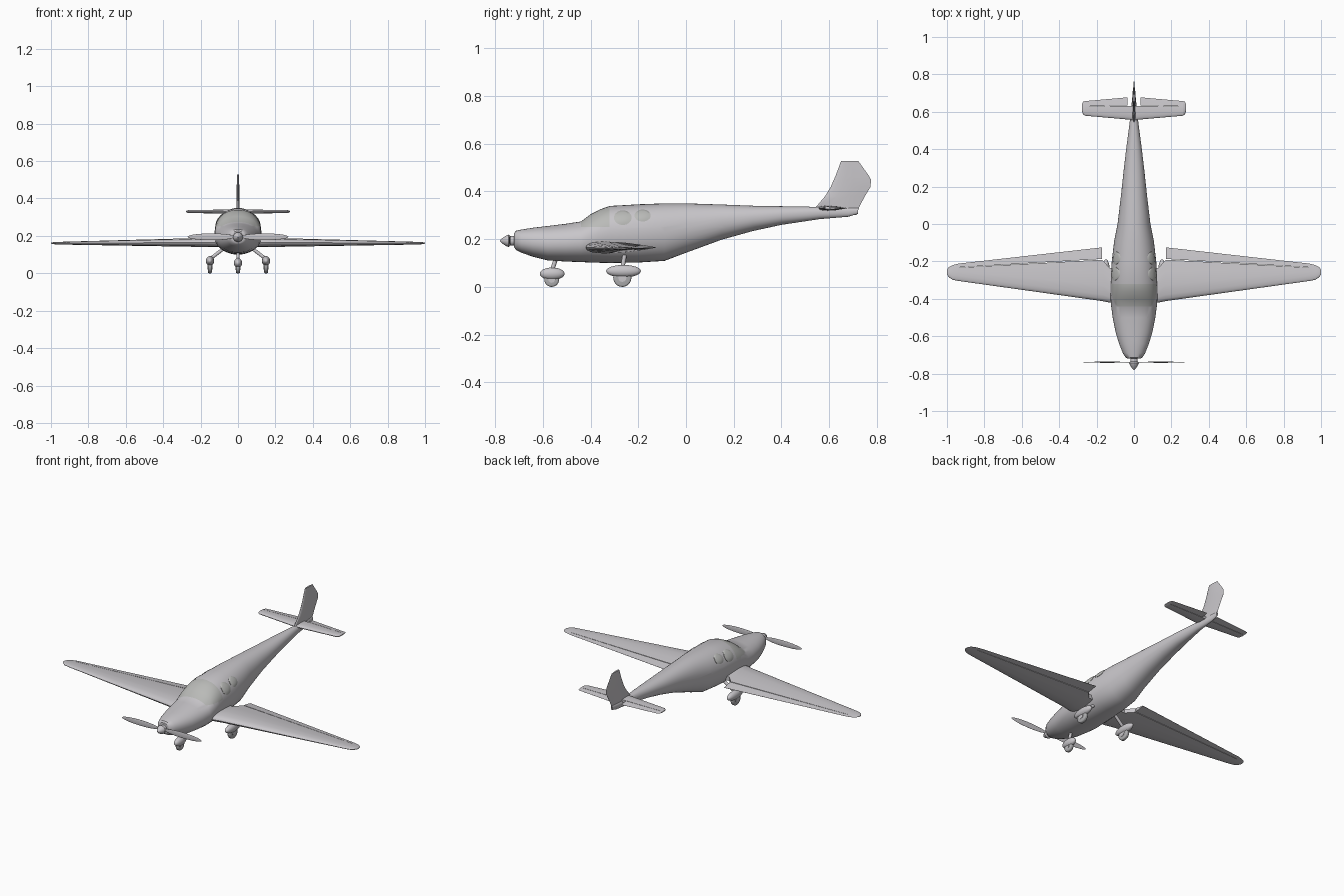
import bpy, bmesh, math
from mathutils import Vector, Matrix

if "Cube" in bpy.data.objects:
    bpy.data.objects.remove(bpy.data.objects["Cube"])


def material(name, rgb):
    m = bpy.data.materials.new(name)
    m.diffuse_color = (*rgb, 1)
    m.use_nodes = True
    m.node_tree.nodes["Principled BSDF"].inputs["Base Color"].default_value = m.diffuse_color
    return m


PAINT = material("light_grey_paint", (0.58, 0.565, 0.59))
GLASS = material("grey_glass", (0.49, 0.495, 0.48))
RUBBER = material("grey_rubber", (0.42, 0.42, 0.43))


def finish(name, bm, mats, mirror=False, angle=35):
    bmesh.ops.remove_doubles(bm, verts=bm.verts, dist=1e-5)
    bmesh.ops.recalc_face_normals(bm, faces=bm.faces)
    me = bpy.data.meshes.new(name)
    bm.to_mesh(me)
    bm.free()
    ob = bpy.data.objects.new(name, me)
    bpy.context.collection.objects.link(ob)
    for m in mats:
        me.materials.append(m)
    bpy.ops.object.select_all(action='DESELECT')
    ob.select_set(True)
    bpy.context.view_layer.objects.active = ob
    bpy.ops.object.shade_smooth_by_angle(angle=math.radians(angle))
    if mirror:
        ob.modifiers.new("mirror", 'MIRROR')
    return ob


def loft(rings):
    bm = bmesh.new()
    vs = [[bm.verts.new(p) for p in r] for r in rings]
    n = len(vs[0])
    for a, b in zip(vs, vs[1:]):
        for i in range(n):
            j = (i + 1) % n
            bm.faces.new((a[i], a[j], b[j], b[i]))
    bm.faces.new(vs[0][::-1])
    bm.faces.new(vs[-1])
    return bm


# Fuselage sections: y, bottom, top, half width
BODY = [(-.72, .165, .226, .034), (-.713, .155, .235, .045), (-.69, .143, .24, .06),
        (-.64, .126, .248, .08), (-.58, .111, .255, .098), (-.5, .106, .265, .114),
        (-.44, .104, .274, .122), (-.40, .102, .304, .125), (-.36, .101, .325, .125),
        (-.32, .10, .339, .125), (-.2, .102, .346, .119), (-.09, .109, .35, .106),
        (0, .143, .35, .088), (.15, .198, .345, .070), (.28, .234, .34, .056),
        (.4, .26, .338, .042), (.56, .284, .335, .021), (.68, .294, .332, .009),
        (.72, .306, .33, .006)]
N = 2.15


def body_x(y, z):
    # half width of the fuselage skin at a given station and height
    for a, b in zip(BODY, BODY[1:]):
        if a[0] <= y <= b[0]:
            f = (y - a[0]) / (b[0] - a[0])
            lo, hi, w = (a[k] + f * (b[k] - a[k]) for k in (1, 2, 3))
            q = min(abs(z - (lo + hi) / 2) / ((hi - lo) / 2), 1)
            return w * (1 - q ** N) ** (1 / N)
    return 0


def power(v):
    return math.copysign(abs(v) ** (2 / N), v)


rings = []
for y, lo, hi, w in BODY:
    angs = [math.tau * i / 40 for i in range(40)]
    rings.append([(w * power(math.cos(a)), y, (lo + hi) / 2 + (hi - lo) / 2 * power(math.sin(a)))
                  for a in angs])
bm = loft(rings)
# Windshield: faces above a cut line between two stations
bmesh.ops.bisect_plane(bm, geom=bm.verts[:] + bm.edges[:] + bm.faces[:],
                       plane_co=(0, 0, .25), plane_no=(0, 0, 1))
for f in bm.faces:
    c = f.calc_center_median()
    if -.44 < c.y < -.32 and c.z > .25:
        f.material_index = 1
finish("fuselage", bm, [PAINT, GLASS])

# Oval side windows lying on the skin
for name, cy, cz, ry, rz in (("front_side_window", -.265, .29, .037, .031),
                             ("rear_side_window", -.182, .299, .034, .025)):
    bm = bmesh.new()
    rows = []
    for k in range(5):
        r = k / 4
        row = []
        for i in range(28):
            a = math.tau * i / 28
            y, z = cy + ry * r * math.cos(a), cz + rz * r * math.sin(a)
            row.append(bm.verts.new((body_x(y, z) + .002 + .004 * (1 - r * r), y, z)))
        rows.append(row)
    rim = [bm.verts.new((v.co.x - .006, v.co.y, v.co.z)) for v in rows[-1]]
    rows.append(rim)
    for a, b in zip(rows[1:], rows[2:]):
        for i in range(28):
            j = (i + 1) % 28
            bm.faces.new((a[i], a[j], b[j], b[i]))
    bm.faces.new(rows[1])
    bmesh.ops.delete(bm, geom=rows[0], context='VERTS')
    finish(name, bm, [GLASS], True, 50)


# Aerofoil panels; station: span position, leading edge, trailing edge, centre, thickness
def panel(name, stations, us, vertical=False):
    rings = []
    for s, le, te, c, t in stations:
        up, dn = [], []
        for u in us:
            h = 5 * t * (.2969 * u ** .5 - .126 * u - .3516 * u ** 2 + .2843 * u ** 3 - .1015 * u ** 4)
            y = le + u * (te - le)
            up.append((c + h, y, s) if vertical else (s, y, c + h))
            dn.append((c - h, y, s) if vertical else (s, y, c - h))
        rings.append(up + dn[::-1])
    return finish(name, loft(rings), [PAINT], not vertical)


FRONT = [0, .015, .05, .12, .3, .55, .77]
FULL = [0, .015, .05, .12, .3, .55, .8, 1]

# Main wing, its trailing control surface and tip
root, outer = (.17, -.412, -.125, .165, .049), (.94, -.304, -.212, .161, .015)
panel("wing", [(.04, -.42, -.18, .165, .05), (.13, -.42, -.18, .165, .05), root, outer], FRONT)
panel("wing_flap", [root, outer], [.785, .9, 1])
panel("wing_tip", [outer, (.97, -.298, -.22, .161, .013), (.99, -.284, -.23, .161, .010),
                   (1.0, -.27, -.245, .161, .005)], FULL)

# Tailplane and elevator
t_root, t_out = (.035, .559, .677, .33, .022), (.262, .579, .657, .33, .016)
panel("tailplane", [(0, .555, .678, .33, .022), t_root, t_out], FRONT[:-1] + [.62])
panel("elevator", [t_root, t_out], [.64, .8, 1])
panel("tailplane_tip", [t_out, (.272, .586, .654, .33, .012), (.277, .6, .645, .33, .006)], FULL)

# Fin with rudder
panel("fin", [(.302, .62, .715, 0, .014), (.335, .545, .726, 0, .018), (.38, .583, .75, 0, .016),
              (.42, .607, .774, 0, .015), (.45, .620, .775, 0, .014), (.465, .627, .767, 0, .014),
              (.528, .650, .722, 0, .010)], FULL, True)

# Spinner
SPIN = [(-.78, .002), (-.774, .008), (-.765, .015), (-.752, .023), (-.743, .026), (-.736, .02), (-.71, .02)]
finish("spinner", loft([[(r * math.cos(math.tau * i / 24), y, .193 + r * math.sin(math.tau * i / 24))
                         for i in range(24)] for y, r in SPIN]), [PAINT])


def ellipsoid(name, loc, radii, mat, mirror=False):
    bm = bmesh.new()
    bmesh.ops.create_uvsphere(bm, u_segments=28, v_segments=16, radius=1)
    bm.transform(Matrix.Translation(loc) @ Matrix.Diagonal((*radii, 1)))
    return finish(name, bm, [mat], mirror, 60)


def rod(name, p, q, r, mat, mirror=False, sides=16, bevel=0):
    p, q = Vector(p), Vector(q)
    bm = bmesh.new()
    bmesh.ops.create_cone(bm, cap_ends=True, segments=sides, radius1=r, radius2=r, depth=(q - p).length)
    if bevel:
        edges = [e for e in bm.edges if abs(e.verts[0].co.z - e.verts[1].co.z) < 1e-6]
        bmesh.ops.bevel(bm, geom=edges, offset=bevel, segments=3, profile=.5, affect='EDGES')
    rot = (q - p).to_track_quat('Z', 'Y').to_matrix().to_4x4()
    bm.transform(Matrix.Translation((p + q) / 2) @ rot)
    return finish(name, bm, [mat], mirror)


# Propeller blades
ellipsoid("propeller_blade", (.143, -.739, .195), (.127, .003, .018), PAINT, True)


# Landing gear: wheel, hub, fairing and strut
def gear(name, x, y, r, fair_y, fair_z, length, top, mirror):
    rod(name + "_tyre", (x - .011, y, r), (x + .011, y, r), r, RUBBER, mirror, 28, .007)
    rod(name + "_hub", (x - .013, y, r), (x + .013, y, r), r * .45, PAINT, mirror, 20)
    ellipsoid(name + "_fairing", (x, fair_y, fair_z), (.022, length, .026), PAINT, mirror)
    rod(name + "_strut", (x, y, fair_z + .01), top, .009, PAINT, mirror)


gear("nose_wheel", 0, -.563, .031, -.561, .055, .052, (0, -.543, .125), False)
gear("main_wheel", .15, -.267, .038, -.262, .066, .073, (.06, -.255, .145), True)
